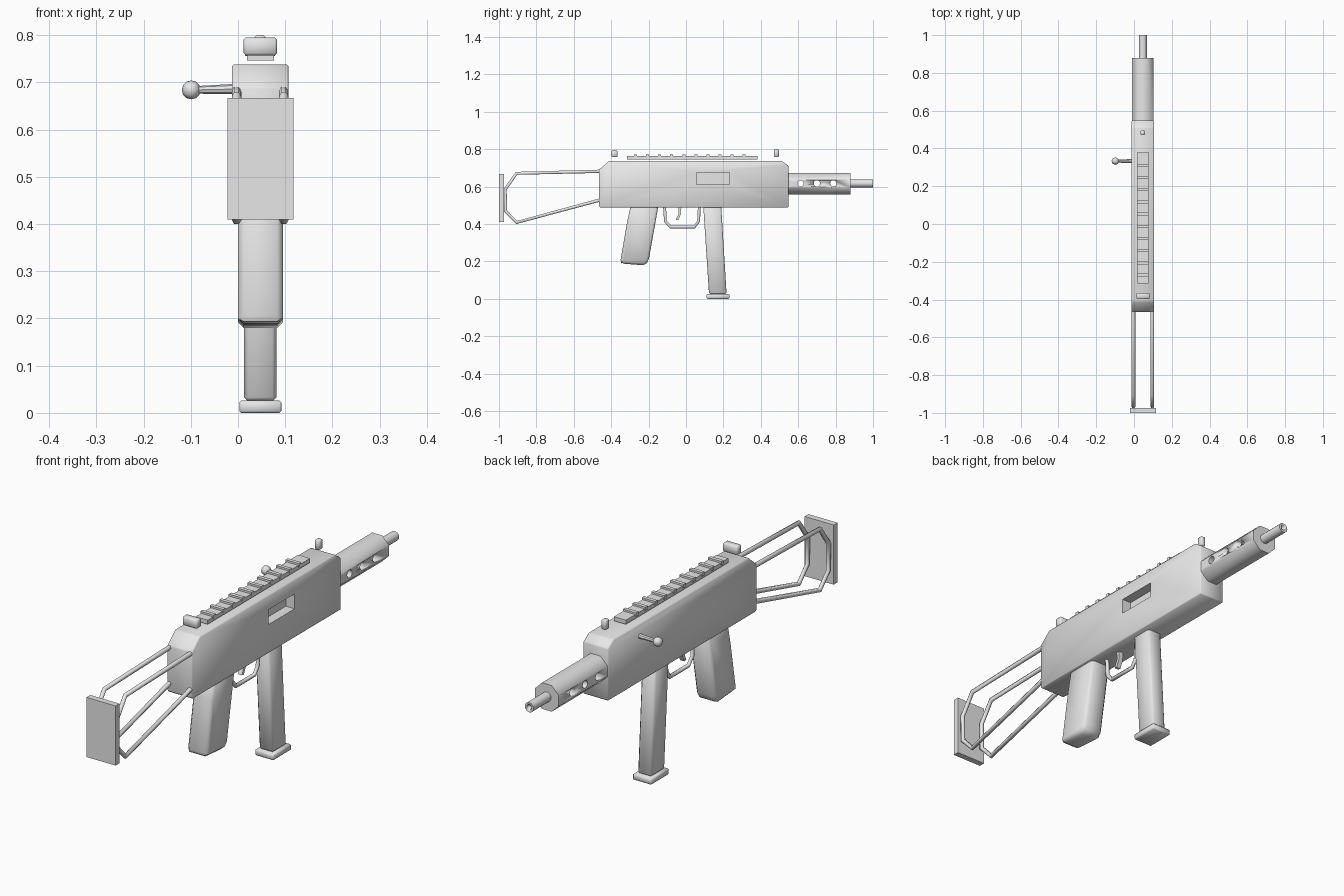
import bpy, bmesh, math
from mathutils import Vector, Matrix

if "Cube" in bpy.data.objects:
    bpy.data.objects.remove(bpy.data.objects["Cube"])

CX = 0.047  # centre plane of the body

grey = bpy.data.materials.new("light grey")
grey.use_nodes = True
grey.diffuse_color = (0.8, 0.8, 0.8, 1)
grey.node_tree.nodes["Principled BSDF"].inputs["Base Color"].default_value = (0.8, 0.8, 0.8, 1)


def finish(name, bm, angle=None):
    """Turn a bmesh into an object; angle None keeps flat faces."""
    bmesh.ops.recalc_face_normals(bm, faces=bm.faces)
    mesh = bpy.data.meshes.new(name)
    bm.to_mesh(mesh)
    bm.free()
    mesh.materials.append(grey)
    ob = bpy.data.objects.new(name, mesh)
    bpy.context.collection.objects.link(ob)
    if angle is not None:
        smooth(ob, angle)
    return ob


def smooth(ob, angle):
    bpy.ops.object.select_all(action='DESELECT')
    ob.select_set(True)
    bpy.context.view_layer.objects.active = ob
    bpy.ops.object.shade_smooth_by_angle(angle=math.radians(angle))


def slab(name, profile, x0, x1, bevel=0, angle=None):
    """Extrude a (y, z) side profile across x."""
    bm = bmesh.new()
    face = bm.faces.new([bm.verts.new((x0, y, z)) for y, z in profile])
    ext = bmesh.ops.extrude_face_region(bm, geom=[face])
    verts = [v for v in ext["geom"] if isinstance(v, bmesh.types.BMVert)]
    bmesh.ops.translate(bm, verts=verts, vec=(x1 - x0, 0, 0))
    if bevel:
        bmesh.ops.bevel(bm, geom=bm.edges[:], offset=bevel, segments=1, affect='EDGES')
    return finish(name, bm, angle)


def box(name, x0, x1, y0, y1, z0, z1, bevel=0, angle=None):
    return slab(name, [(y0, z0), (y1, z0), (y1, z1), (y0, z1)], x0, x1, bevel, angle)


def rod(name, start, end, r1, r2, sides, angle=40, turn=0.0):
    """Tapered cylinder between two points."""
    a, b = Vector(start), Vector(end)
    bm = bmesh.new()
    bmesh.ops.create_cone(bm, cap_ends=True, segments=sides, radius1=r1, radius2=r2,
                          depth=(b - a).length)
    quat = (b - a).to_track_quat('Z', 'Y').to_matrix().to_4x4()
    bm.transform(Matrix.Translation((a + b) / 2) @ quat @ Matrix.Rotation(turn, 4, 'Z'))
    return finish(name, bm, angle)


def wire(name, x, path, radius):
    """Bent wire following a (y, z) path at constant x."""
    curve = bpy.data.curves.new(name, 'CURVE')
    curve.dimensions = '3D'
    curve.bevel_depth = radius
    curve.bevel_resolution = 1
    curve.use_fill_caps = True
    spline = curve.splines.new('POLY')
    spline.points.add(len(path) - 1)
    for p, (y, z) in zip(spline.points, path):
        p.co = (x, y, z, 1)
    curve.materials.append(grey)
    ob = bpy.data.objects.new(name, curve)
    bpy.context.collection.objects.link(ob)
    return ob


def cut(target, cutter):
    cutter.hide_render = True
    cutter.hide_viewport = True
    mod = target.modifiers.new("cut", 'BOOLEAN')
    mod.operation = 'DIFFERENCE'
    mod.solver = 'EXACT'
    mod.object = cutter


# Receiver with chamfered upper ends and an open port
body = slab("receiver", [(-0.465, 0.495), (-0.458, 0.487), (0.548, 0.487), (0.548, 0.712),
                         (0.51, 0.738), (-0.41, 0.738), (-0.465, 0.69)],
            -0.013, 0.107, 0.004, 50)
cut(body, box("port_cutter", 0.065, 0.14, 0.056, 0.233, 0.612, 0.676))

# Handguard with three cross holes, and barrel
guard = rod("handguard", (CX, 0.54, 0.615), (CX, 0.88, 0.615), 0.061, 0.061, 8, 50, math.pi / 8)
for i in range(3):
    y = 0.612 + i * 0.088
    cut(guard, rod(f"hole_cutter_{i}", (-0.1, y, 0.617), (0.2, y, 0.617), 0.017, 0.017, 12))
barrel = rod("barrel", (CX, 0.84, 0.617), (CX, 1.0, 0.617), 0.021, 0.021, 12)
cut(barrel, rod("bore_cutter", (CX, 0.95, 0.617), (CX, 1.05, 0.617), 0.01, 0.01, 12))

# Top rail with ridges
box("rail", 0.019, 0.076, -0.315, 0.382, 0.746, 0.764)
for i in range(10):
    y = -0.27 + i * 0.0645
    box(f"rail_ridge_{i}", 0.015, 0.078, y - 0.008, y + 0.008, 0.756, 0.772)

# Sights
box("rear_sight", 0.012, 0.083, -0.398, -0.366, 0.757, 0.795, 0.005, 50)
box("front_sight", 0.035, 0.058, 0.47, 0.496, 0.758, 0.8, 0.004, 50)

# Cocking handle
rod("cocking_rod", (0.0, 0.333, 0.686), (-0.09, 0.333, 0.684), 0.011, 0.008, 8)
bm = bmesh.new()
bmesh.ops.create_uvsphere(bm, u_segments=8, v_segments=6, radius=0.02)
bm.transform(Matrix.Translation((-0.099, 0.333, 0.684)))
finish("cocking_knob", bm, 60)

# Grip
slab("grip", [(-0.295, 0.5), (-0.315, 0.41), (-0.352, 0.195), (-0.34, 0.188),
              (-0.22, 0.179), (-0.2, 0.203), (-0.147, 0.5)], 0.0, 0.095, 0.012, 60)

# Magazine and its base plate
slab("magazine", [(0.092, 0.5), (0.123, 0.025), (0.217, 0.025), (0.188, 0.5)],
     0.013, 0.081, 0.008, 60)
box("magazine_base", 0.003, 0.092, 0.11, 0.232, 0.0, 0.026, 0.004, 50)

# Trigger and its guard
wire("trigger_guard", CX, [(-0.115, 0.5), (-0.11, 0.414), (-0.083, 0.384), (0.045, 0.384),
                           (0.067, 0.414), (0.072, 0.5)], 0.009)
slab("trigger", [(-0.042, 0.5), (-0.04, 0.455), (-0.055, 0.422), (-0.042, 0.42),
                 (-0.028, 0.45), (-0.024, 0.5)], 0.037, 0.057)

# Folding wire stock and butt plate
stock_path = [(-0.45, 0.682), (-0.906, 0.671), (-0.967, 0.585), (-0.965, 0.47),
              (-0.906, 0.408), (-0.45, 0.531)]
for name, side in (("left", 1), ("right", -1)):
    wire(f"stock_wire_{name}", CX + side * 0.05, stock_path, 0.01)
box("butt_plate", -0.022, 0.117, -1.0, -0.974, 0.41, 0.667)
